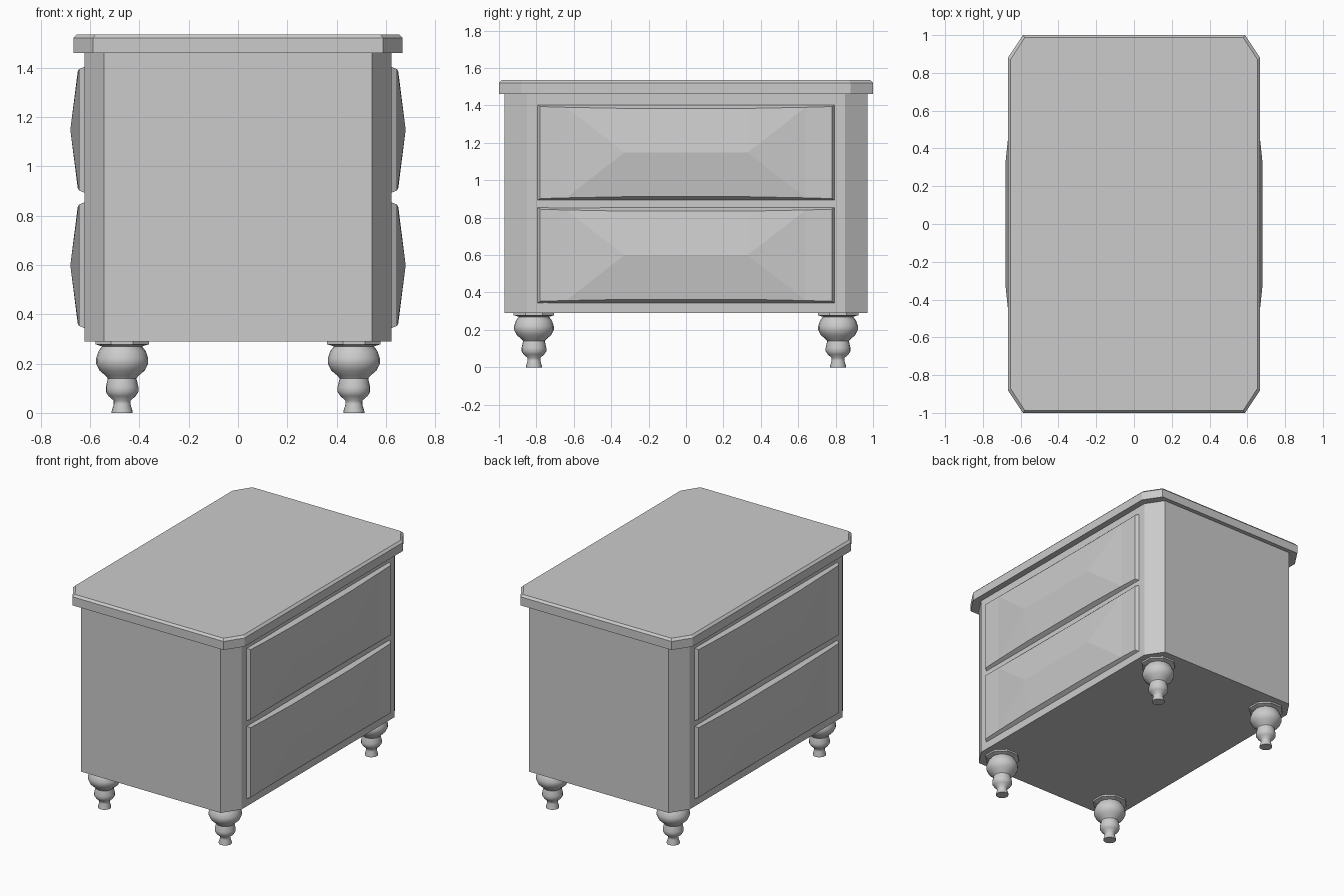
import bpy, bmesh, math

if "Cube" in bpy.data.objects:
    bpy.data.objects.remove(bpy.data.objects["Cube"])


def make_object(name, verts, faces, smooth=False):
    mesh = bpy.data.meshes.new(name)
    mesh.from_pydata(verts, [], faces)
    bm = bmesh.new()
    bm.from_mesh(mesh)
    bmesh.ops.recalc_face_normals(bm, faces=bm.faces)
    bm.to_mesh(mesh)
    bm.free()
    obj = bpy.data.objects.new(name, mesh)
    bpy.context.collection.objects.link(obj)
    if smooth:
        bpy.ops.object.select_all(action='DESELECT')
        obj.select_set(True)
        bpy.context.view_layer.objects.active = obj
        bpy.ops.object.shade_smooth_by_angle(angle=math.radians(50))
    return obj


def loft(name, rings, smooth=False):
    """Skin a stack of equal-length rings and cap both ends."""
    n = len(rings[0])
    verts = [v for ring in rings for v in ring]
    faces = [(k * n + i, k * n + (i + 1) % n, (k + 1) * n + (i + 1) % n, (k + 1) * n + i)
             for k in range(len(rings) - 1) for i in range(n)]
    faces += [tuple(reversed(range(n))), tuple(range(len(verts) - n, len(verts)))]
    return make_object(name, verts, faces, smooth)


def octagon(x, y, z, cx=0.08, cy=0.12):
    """Rectangle with clipped corners."""
    return [(x, y - cy, z), (x - cx, y, z), (cx - x, y, z), (-x, y - cy, z),
            (-x, cy - y, z), (cx - x, -y, z), (x - cx, -y, z), (x, cy - y, z)]


# Cabinet body and overhanging top with a small bevel
loft("cabinet_body", [octagon(0.623, 0.97, 0.29), octagon(0.623, 0.97, 1.46)])
loft("cabinet_top", [octagon(0.668, 1.0, 1.46), octagon(0.668, 1.0, 1.52),
                     octagon(0.653, 0.987, 1.535, 0.075, 0.115)])


# Faceted drawer fronts: sloped rim, then hipped face rising to a ridge
def drawer(name, side, zc):
    ys = [-0.78, -0.64, -0.33, 0.33, 0.64, 0.78]
    xs = [0.645, 0.647, 0.650, 0.650, 0.647, 0.645]
    hs = [0.246, 0.242, 0.236, 0.236, 0.242, 0.246]
    top = [(side * x, y, zc + h) for x, y, h in zip(xs, ys, hs)]
    low = [(side * x, y, zc - h) for x, y, h in zip(xs, ys, hs)]
    ridge = [(side * 0.68, y, zc) for y in (-0.33, 0.33)]
    back = [(side * 0.615, y, zc + h)
            for y, h in ((-0.80, 0.258), (0.80, 0.258), (0.80, -0.258), (-0.80, -0.258))]
    faces = [(2, 3, 13, 12), (8, 9, 13, 12),                      # long slopes
             (1, 2, 12), (7, 8, 12), (3, 4, 13), (9, 10, 13),     # hips
             (1, 12, 7), (4, 13, 10), (0, 1, 7, 6), (4, 5, 11, 10),
             (0, 1, 2, 3, 4, 5, 15, 14), (6, 7, 8, 9, 10, 11, 16, 17),
             (0, 6, 17, 14), (5, 11, 16, 15), (14, 15, 16, 17)]
    make_object(name, top + low + ridge + back, faces)


for side, label in ((1, "right"), (-1, "left")):
    drawer(f"upper_drawer_{label}", side, 1.148)
    drawer(f"lower_drawer_{label}", side, 0.599)

# Turned legs: octagonal mounting plate and lathed foot
profile = [(0.042, 0.0), (0.042, 0.008), (0.034, 0.035), (0.034, 0.05), (0.055, 0.068),
           (0.066, 0.085), (0.066, 0.105), (0.058, 0.14), (0.066, 0.15), (0.092, 0.172),
           (0.106, 0.2), (0.106, 0.22), (0.096, 0.25), (0.08, 0.272), (0.08, 0.28)]


def ring(cx, cy, r, z, n, turn=0.0):
    return [(cx + r * math.cos(2 * math.pi * i / n + turn),
             cy + r * math.sin(2 * math.pi * i / n + turn), z) for i in range(n)]


for sx, a in ((1, "right"), (-1, "left")):
    for sy, b in ((1, "back"), (-1, "front")):
        cx, cy = sx * 0.47, sy * 0.813
        loft(f"leg_{b}_{a}", [ring(cx, cy, r, z, 20) for r, z in profile], True)
        t = math.pi / 8
        loft(f"leg_plate_{b}_{a}", [ring(cx, cy, 0.088, 0.27, 8, t),
                                    ring(cx, cy, 0.117, 0.278, 8, t),
                                    ring(cx, cy, 0.117, 0.292, 8, t)])
